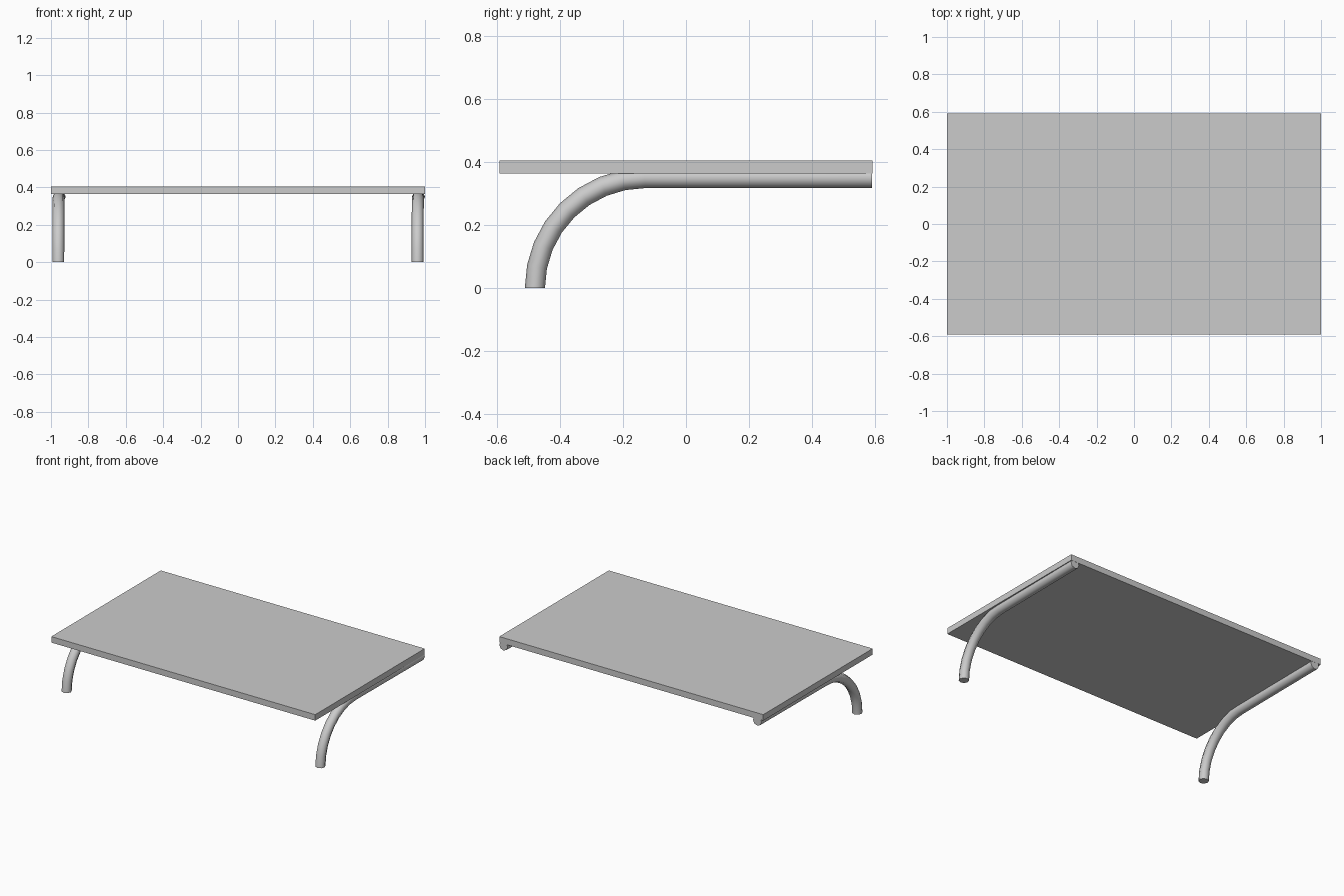
import bpy, bmesh, math
from mathutils import Vector

if "Cube" in bpy.data.objects:
    bpy.data.objects.remove(bpy.data.objects["Cube"])

R, BEND, SIDES = 0.032, 0.35, 8

# Table top slab
bpy.ops.mesh.primitive_cube_add(size=1, location=(0, 0, 0.385))
top = bpy.context.object
top.name = "table_top"
top.scale = (1.998, 1.184, 0.041)
bpy.ops.object.transform_apply(location=False, rotation=False, scale=True)


def bent_leg(name, x):
    """Tube rising in a quarter bend from the foot, then running back under the top."""
    path = []
    for i in range(9):
        a = math.radians(90 * i / 8)
        path.append((-0.13 - BEND * math.cos(a), BEND * math.sin(a), a))
    path.append((0.591, BEND, math.pi / 2))
    bm = bmesh.new()
    rings = []
    for y, z, a in path:
        out = Vector((0, -math.cos(a), math.sin(a)))
        drift = 0.008 * (y + 0.48) / 1.07  # legs splay very slightly sideways
        ring = []
        for k in range(SIDES):
            t = 2 * math.pi * k / SIDES
            p = Vector((x + drift, y, z)) + out * R * math.cos(t)
            p.x += R * math.sin(t)
            ring.append(bm.verts.new(p))
        rings.append(ring)
    for r0, r1 in zip(rings, rings[1:]):
        for k in range(SIDES):
            n = (k + 1) % SIDES
            bm.faces.new((r0[k], r0[n], r1[n], r1[k]))
    bm.faces.new(rings[0])
    bm.faces.new(rings[-1])
    bmesh.ops.recalc_face_normals(bm, faces=bm.faces)
    mesh = bpy.data.meshes.new(name)
    bm.to_mesh(mesh)
    bm.free()
    ob = bpy.data.objects.new(name, mesh)
    bpy.context.collection.objects.link(ob)
    bpy.ops.object.select_all(action='DESELECT')
    ob.select_set(True)
    bpy.context.view_layer.objects.active = ob
    bpy.ops.object.shade_smooth_by_angle(angle=math.radians(50))


# Left and right legs
bent_leg("left_leg", -0.961)
bent_leg("right_leg", 0.960)
